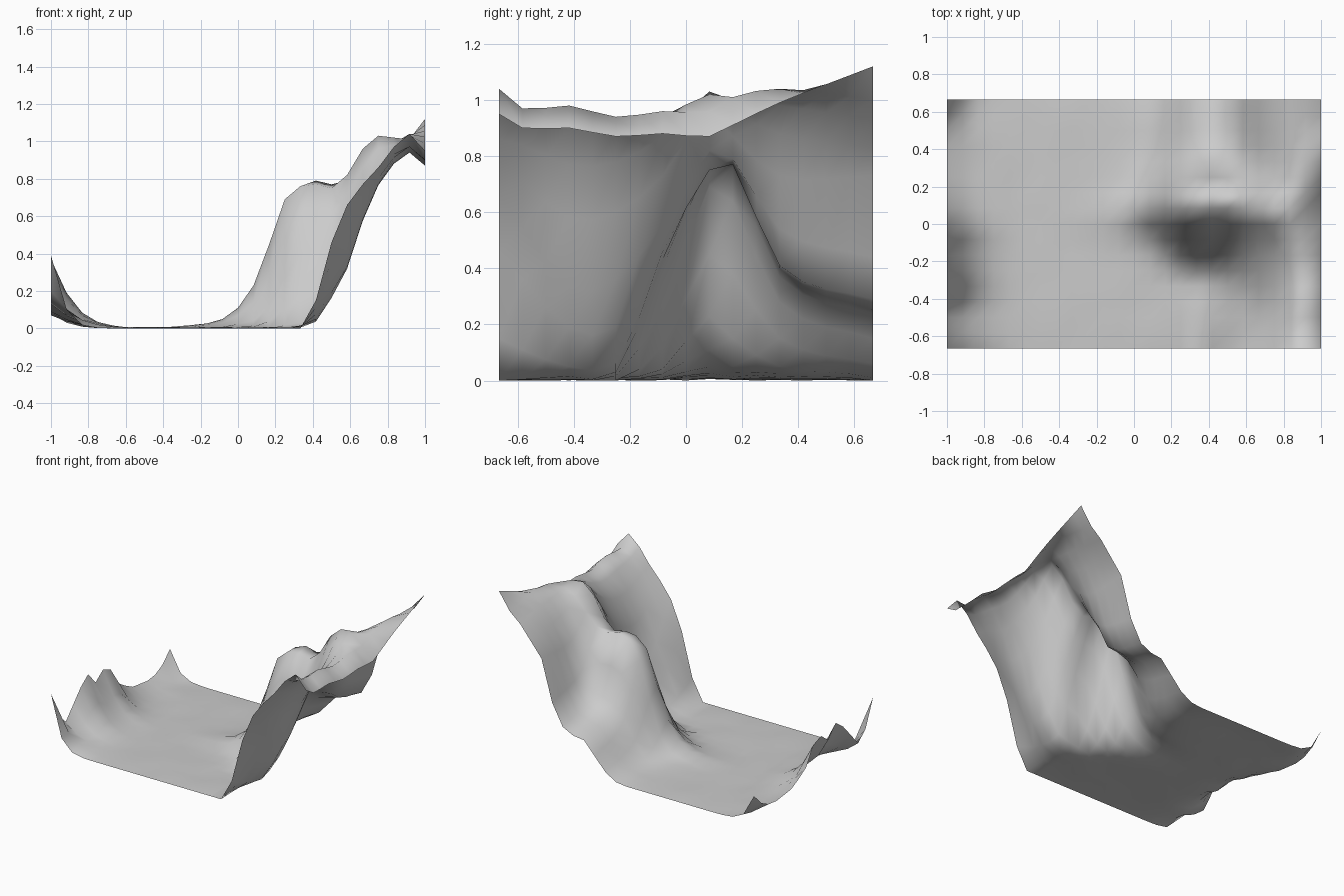
import bpy, bmesh, random

if "Cube" in bpy.data.objects:
    bpy.data.objects.remove(bpy.data.objects["Cube"])

random.seed(3)
STEP = 1 / 12
NX, NY = 25, 17

# hillside profiles for x = 0..1 (hundredths), keyed by grid row front to back
HILL = {
    0:  (0, 0, 0, 0, 0, 15, 46, 66, 77, 86, 97, 104, 95),
    1:  (0, 0, 0, 0, 0, 11, 36, 55, 71, 84, 93, 97, 90),
    3:  (0, 0, 0, 0, 1, 5, 19, 33, 58, 77, 90, 98, 90),
    5:  (0, 0, 0, 1, 3, 6, 19, 36, 60, 78, 88, 94, 87),
    7:  (2, 4, 12, 27, 40, 43, 46, 56, 73, 87, 94, 96, 88),
    9:  (11, 23, 45, 69, 76, 77, 75, 82, 96, 103, 102, 96, 87),
    10: (5, 15, 38, 64, 76, 79, 77, 79, 87, 96, 100, 101, 91),
    12: (2, 5, 15, 28, 37, 40, 41, 54, 73, 88, 98, 104, 99),
    16: (0, 1, 6, 15, 24, 25, 29, 44, 73, 83, 93, 100, 112),
}
# raised rim along the left edge, front to back, and its fall-off inward
RIM = (39, 20, 13, 22, 31, 37, 28, 34, 31, 18, 13, 9, 8, 7, 8, 12, 20)
FALL = (1, .6, .32, .16, .05)
keys = sorted(HILL)


def slope(n, k):
    a, b = keys[max(n - 1, 0)], keys[min(n + 1, len(keys) - 1)]
    return (HILL[b][k] - HILL[a][k]) / (b - a)


def hill(j, k):
    """Cubic blend between the neighbouring profiles."""
    n = max(i for i in range(len(keys) - 1) if keys[i] <= j)
    d = keys[n + 1] - keys[n]
    t = (j - keys[n]) / d
    p, q = HILL[keys[n]][k], HILL[keys[n + 1]][k]
    return ((2*t**3 - 3*t**2 + 1) * p + (3*t**2 - 2*t**3) * q
            + d * ((t**3 - 2*t**2 + t) * slope(n, k) + (t**3 - t**2) * slope(n + 1, k)))


def height(i, j):
    if i >= 12:
        h = hill(j, i - 12)
    else:
        h = hill(j, 0) * .45 ** (12 - i)
        if i < len(FALL):
            # the rim drops faster near the corners
            h += RIM[j] * FALL[i] ** (2.7 if j in (0, 15, 16) else 1.3)
    if h < 3 and 0 < j < NY - 1:
        h += random.uniform(0, .8)
    return max(h, 0) / 100


# terrain sheet
bm = bmesh.new()
grid = [[bm.verts.new((-1 + i * STEP, (j - 8) * STEP, height(i, j)))
         for i in range(NX)] for j in range(NY)]
for j in range(NY - 1):
    for i in range(NX - 1):
        f = bm.faces.new((grid[j][i], grid[j][i+1], grid[j+1][i+1], grid[j+1][i]))
        f.smooth = True
mesh = bpy.data.meshes.new("terrain")
bm.to_mesh(mesh)
bm.free()
bpy.context.collection.objects.link(bpy.data.objects.new("terrain", mesh))
